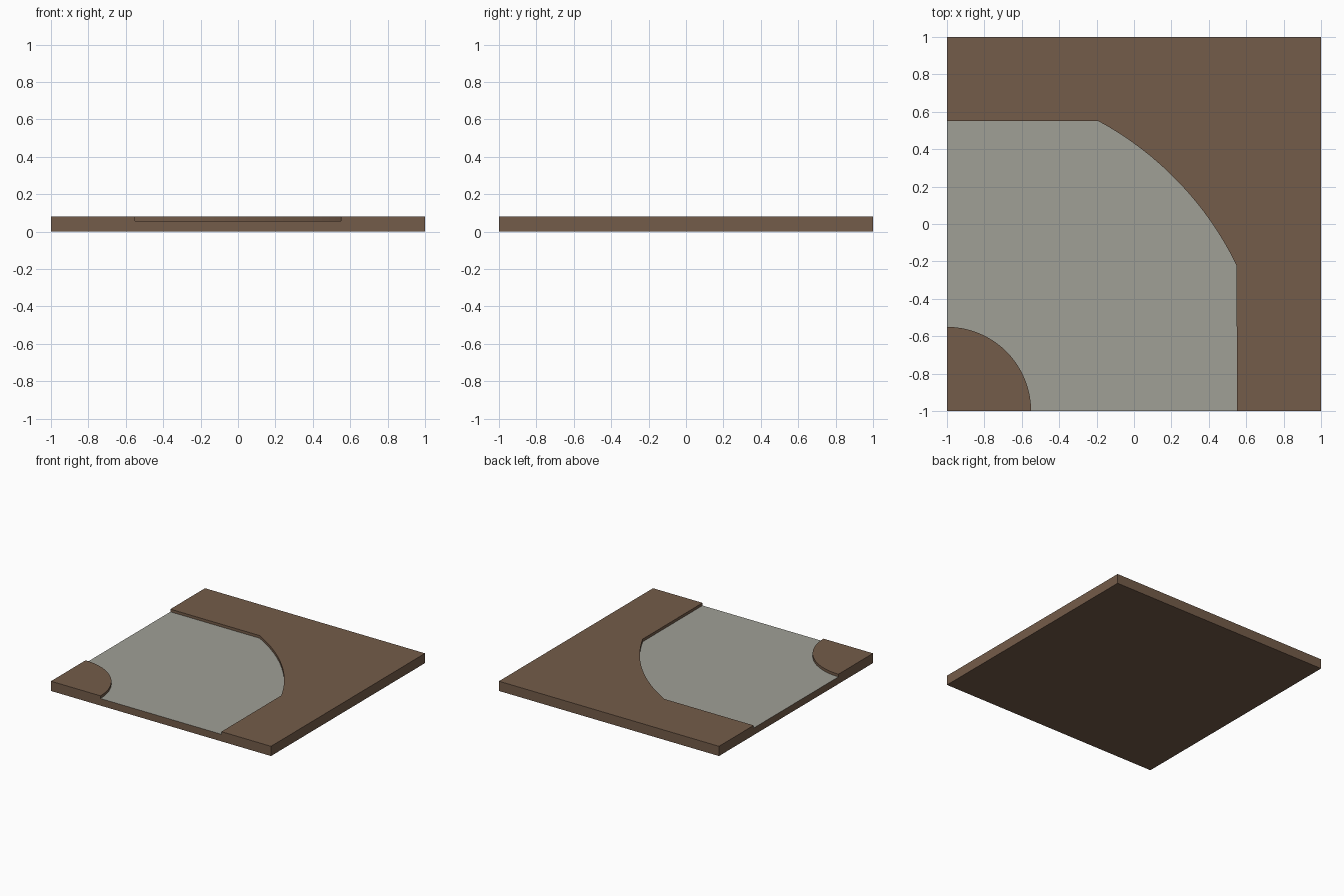
import bpy, bmesh, math

if "Cube" in bpy.data.objects:
    bpy.data.objects.remove(bpy.data.objects["Cube"])

TOP, ROAD = 0.08, 0.058      # verge height and sunken road height


def mat(name, col):
    m = bpy.data.materials.new(name)
    m.diffuse_color = (*col, 1)
    m.use_nodes = True
    m.node_tree.nodes["Principled BSDF"].inputs["Base Color"].default_value = m.diffuse_color
    return m


BROWN = mat("earth brown", (0.175, 0.107, 0.067))
GREY = mat("road grey", (0.35, 0.35, 0.305))


def arc(a0, a1, r0, r1, n):
    """Arc about the front-left corner of the tile."""
    pts = []
    for i in range(n + 1):
        t = i / n
        a, r = math.radians(a0 + (a1 - a0) * t), r0 + (r1 - r0) * t
        pts.append((-1 + r * math.cos(a), -1 + r * math.sin(a)))
    return pts


def slab(name, pts, z, top_mat, inner_from):
    """Counter-clockwise outline raised to z. Tile-border walls reach the
    ground, inner walls start at inner_from (None = no inner wall)."""
    bm = bmesh.new()
    f = bm.faces.new([bm.verts.new((x, y, z)) for x, y in pts])
    f.material_index = 1 if top_mat is GREY else 0
    bm.faces.new([bm.verts.new((x, y, 0)) for x, y in reversed(pts)])
    for p, q in zip(pts, pts[1:] + pts[:1]):
        border = any(abs(p[k]) > 0.9999 and abs(p[k] - q[k]) < 1e-5 for k in (0, 1))
        low = 0 if border else inner_from
        if low is None:
            continue
        bm.faces.new([bm.verts.new(c) for c in
                      ((*p, low), (*q, low), (*q, z), (*p, z))])
    bmesh.ops.remove_doubles(bm, verts=bm.verts, dist=1e-5)
    me = bpy.data.meshes.new(name)
    bm.to_mesh(me)
    bm.free()
    me.materials.append(BROWN)
    me.materials.append(GREY)
    ob = bpy.data.objects.new(name, me)
    bpy.context.collection.objects.link(ob)


# Road outlines: outer bend and inner quarter circle
outer = [(0.55, -1)] + arc(26.65, 62.4, 1.733, 1.749, 16) + [(-1, 0.55)]
inner = arc(0, 90, 0.45, 0.45, 16)

slab("road", outer + inner[::-1], ROAD, GREY, None)
slab("outer_verge", [(1, -1), (1, 1), (-1, 1)] + outer[::-1], TOP, BROWN, ROAD)
slab("inner_corner_verge", [(-1, -1)] + inner, TOP, BROWN, ROAD)
